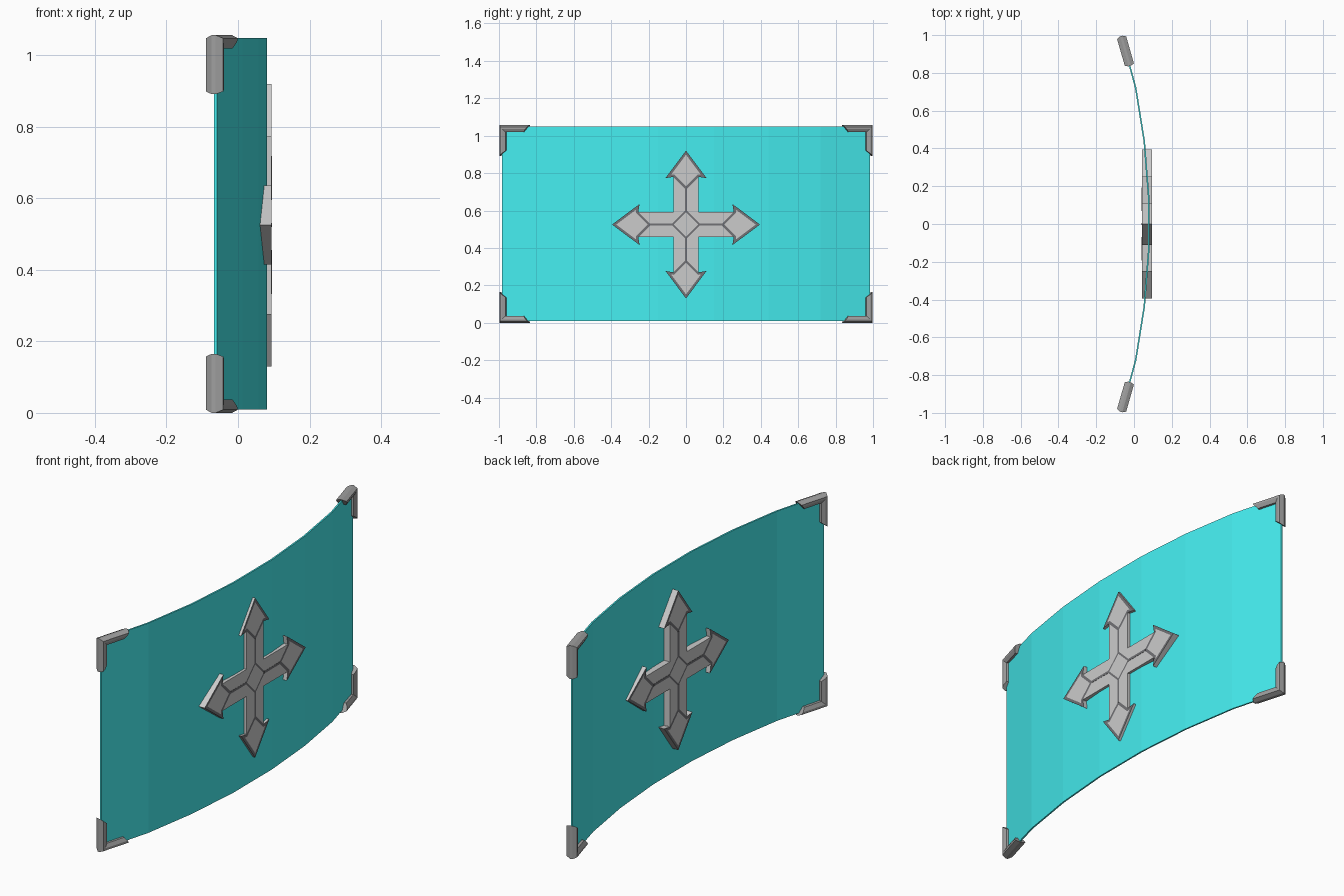
import bpy, bmesh, math
from mathutils import Vector, Matrix

if "Cube" in bpy.data.objects:
    bpy.data.objects.remove(bpy.data.objects["Cube"])


def material(name, rgb):
    m = bpy.data.materials.new(name)
    m.diffuse_color = (*rgb, 1)
    m.use_nodes = True
    m.node_tree.nodes["Principled BSDF"].inputs["Base Color"].default_value = m.diffuse_color
    return m


TEAL = material("teal", (0.06, 0.85, 0.87))
STEEL = material("steel", (0.71, 0.71, 0.71))
DARK = material("dark_trim", (0.17, 0.17, 0.18))
FRAME = material("dark_frame", (0.35, 0.35, 0.35))


def finish(bm, name, *mats):
    bmesh.ops.recalc_face_normals(bm, faces=bm.faces[:])
    me = bpy.data.meshes.new(name)
    bm.to_mesh(me)
    bm.free()
    for m in mats:
        me.materials.append(m)
    ob = bpy.data.objects.new(name, me)
    bpy.context.collection.objects.link(ob)
    return ob


def loft(bm, rings):
    """Join closed rings of points and cap both ends."""
    vs = [[bm.verts.new(p) for p in r] for r in rings]
    n = len(vs[0])
    for a, b in zip(vs, vs[1:]):
        for i in range(n):
            j = (i + 1) % n
            bm.faces.new((a[i], a[j], b[j], b[i]))
    return [bm.faces.new(vs[0]), bm.faces.new(vs[-1])]


# curved panel: seven flat facets, bulging towards +x
half = [(0.985, -0.062), (0.72, 0.010), (0.44, 0.055), (0.15, 0.078)]
curve = half + [(-y, x) for y, x in reversed(half)]
bm = bmesh.new()
loft(bm, [[(x + dx, y, z) for dx, z in
           ((-0.005, 0.01), (0.003, 0.01), (0.003, 1.048), (-0.005, 1.048))]
          for y, x in curve])
finish(bm, "curved_panel", TEAL)

# four-way arrow emblem, one slab passing through the panel
X0, X1, CZ = 0.042, 0.094, 0.525


def mirrored(right):
    """Complete a profile across its vertical axis (first and last on axis)."""
    return right + [(-y, z) for y, z in reversed(right[1:-1])]


def slab(name, profile, turn, rim=0, x0=X0, x1=X1, mat=STEEL):
    bm = bmesh.new()
    caps = loft(bm, [[(x, y, z) for y, z in profile] for x in (x0, x1)])
    bmesh.ops.recalc_face_normals(bm, faces=bm.faces[:])
    if rim:
        for cap in caps:
            res = bmesh.ops.inset_region(bm, faces=[cap], thickness=rim,
                                         use_even_offset=True)
            for f in res["faces"]:
                f.material_index = 1
    bmesh.ops.transform(bm, verts=bm.verts[:], matrix=Matrix.Translation((0, 0, CZ))
                        @ Matrix.Rotation(turn, 4, 'X'))
    return finish(bm, name, mat, DARK)


head = mirrored([(0, 0.395), (0.110, 0.248), (0.068, 0.255), (0, 0.187)])
arm = mirrored([(0, 0.078), (0.039, 0.039), (0.067, 0.067), (0.067, 0.254), (0, 0.187)])
groove = [(-0.006, 0.07), (0.006, 0.07), (0.006, 0.193), (-0.006, 0.193)]
for k in range(4):
    t = k * math.pi / 2
    slab("arrow_head", head, t, 0.013)
    slab("arrow_arm", arm, t)
    slab("arm_line", groove, t, 0, X0 - 0.001, X1 + 0.001, DARK)
slab("centre_diamond", [(0, 0.078), (0.078, 0), (0, -0.078), (-0.078, 0)], 0, 0.009)

# L-shaped corner brackets: mitred sweep of a bevelled section (inward, depth)
section = [(0, -0.006), (0.009, -0.025), (0.020, -0.025), (0.037, -0.016),
           (0.037, 0.016), (0.020, 0.025), (0.009, 0.025), (0, 0.006)]
LEG, HEIGHT = 0.165, 1.056
TILT = math.radians(16)
for side in (-1, 1):
    for top in (False, True):
        def place(u, v, d):
            x = -0.068 + u * math.sin(TILT) + d * math.cos(TILT)
            y = 0.995 - u * math.cos(TILT) + d * math.sin(TILT)
            return Vector((x, side * y, HEIGHT - v if top else v))
        bm = bmesh.new()
        loft(bm, [[place(w, LEG - 0.8 * w, d) for w, d in section],
                  [place(w, w, d) for w, d in section],
                  [place(LEG - 0.8 * w, w, d) for w, d in section]])
        finish(bm, "corner_bracket", FRAME)
